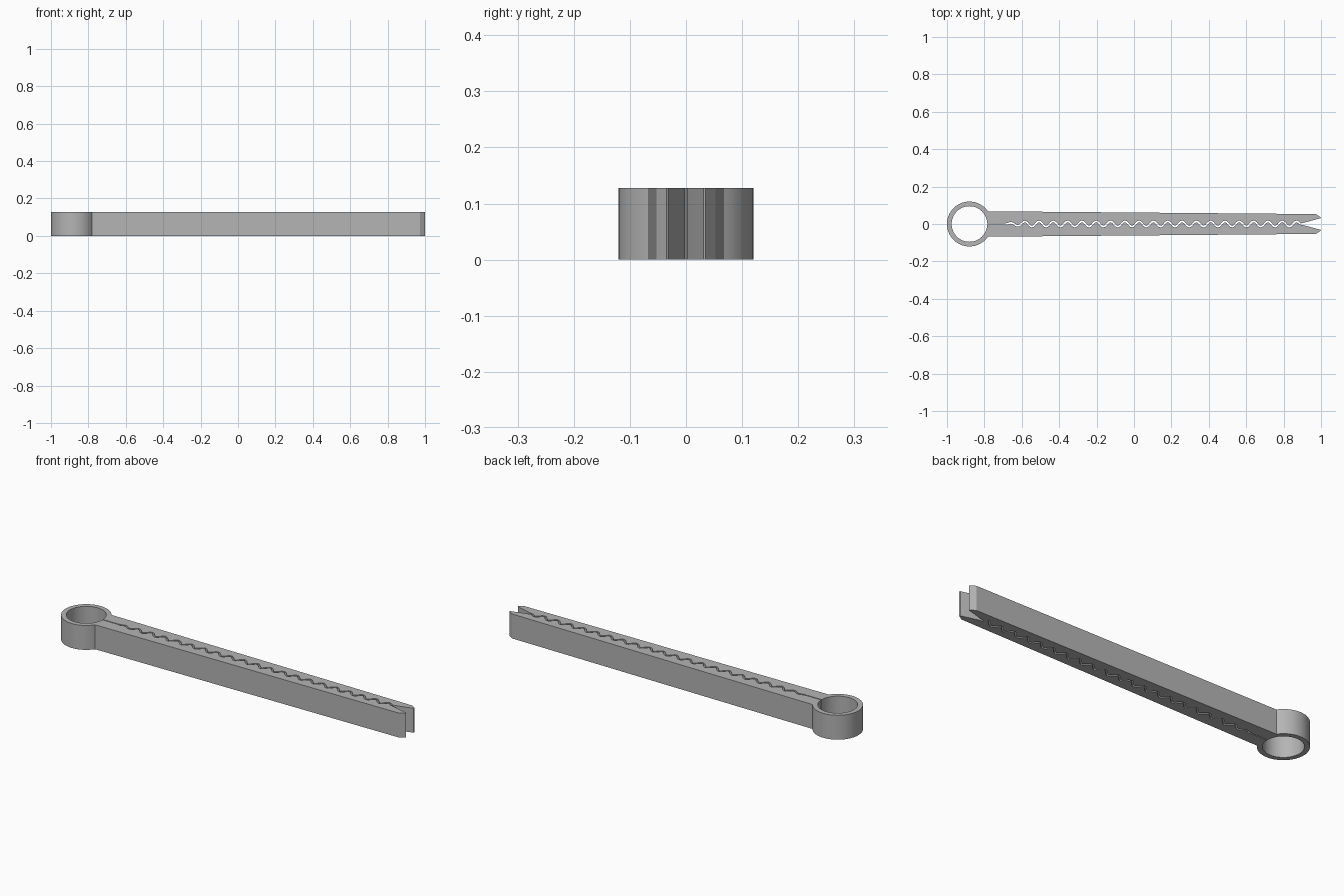
import bpy, bmesh, math
from math import sin, cos, pi, radians

cube = bpy.data.objects.get("Cube")
if cube:
    bpy.data.objects.remove(cube, do_unlink=True)

HEIGHT = 0.128
RING_X, R_OUT, R_IN = -0.88, 0.12, 0.095
SLIT = 0.0025                       # half width of the straight slit
WAVE_START, PERIOD, TEETH, STEPS = -0.68, 0.0765, 20.5, 12
AMPLITUDE, WAVE_GAP = 0.014, 0.0045

grey = bpy.data.materials.new("grey_plastic")
grey.use_nodes = True
colour = (0.46, 0.46, 0.46, 1)
grey.diffuse_color = colour
grey.node_tree.nodes["Principled BSDF"].inputs["Base Color"].default_value = colour


def arc(radius, start, end, count):
    angles = [start + (end - start) * i / count for i in range(count + 1)]
    return [(RING_X + radius * cos(a), radius * sin(a)) for a in angles]


def jaw(side):
    """Wavy gripping edge of one arm, from the hinge to the mouth."""
    points = [(WAVE_START - 0.02, side * SLIT)]
    count = int(TEETH * STEPS)
    for i in range(count + 1):
        t = i / STEPS
        grow = min(1, 0.3 + t / 2)
        phase = 2 * pi * t
        slope = AMPLITUDE * grow * 2 * pi / PERIOD * cos(phase)
        length = math.hypot(1, slope)
        x = WAVE_START + PERIOD * t - side * WAVE_GAP * slope / length
        y = AMPLITUDE * grow * sin(phase) + side * WAVE_GAP / length
        points.append((x, y))
    return points


def arm_tip(side):
    """Flared mouth and chamfered end, from inside to outside."""
    return [(0.905, side * 0.006), (0.997, side * 0.031),
            (1.0, side * 0.035), (0.973, side * 0.053)]


# One outline: outer ring, lower arm, slit, ring bore, slit, upper arm
join = math.asin(0.068 / R_OUT)
bore = math.asin(SLIT / R_IN)
outline = arc(R_OUT, join, 2 * pi - join, 56)
outline += arm_tip(-1)[::-1] + jaw(-1)[::-1]
outline += arc(R_IN, 2 * pi - bore, bore, 64)
outline += jaw(1) + arm_tip(1)

# Extrude the outline to full height
bm = bmesh.new()
base = bm.faces.new([bm.verts.new((x, y, 0)) for x, y in outline])
top = bmesh.ops.extrude_face_region(bm, geom=[base], use_keep_orig=True)["geom"]
raised = [v for v in top if isinstance(v, bmesh.types.BMVert)]
bmesh.ops.translate(bm, verts=raised, vec=(0, 0, HEIGHT))
bmesh.ops.recalc_face_normals(bm, faces=bm.faces)
mesh = bpy.data.meshes.new("bag_clip")
bm.to_mesh(mesh)
bm.free()
mesh.materials.append(grey)

clip = bpy.data.objects.new("bag_clip", mesh)
bpy.context.collection.objects.link(clip)
bpy.context.view_layer.objects.active = clip
clip.select_set(True)
bpy.ops.object.shade_smooth_by_angle(angle=radians(25))
